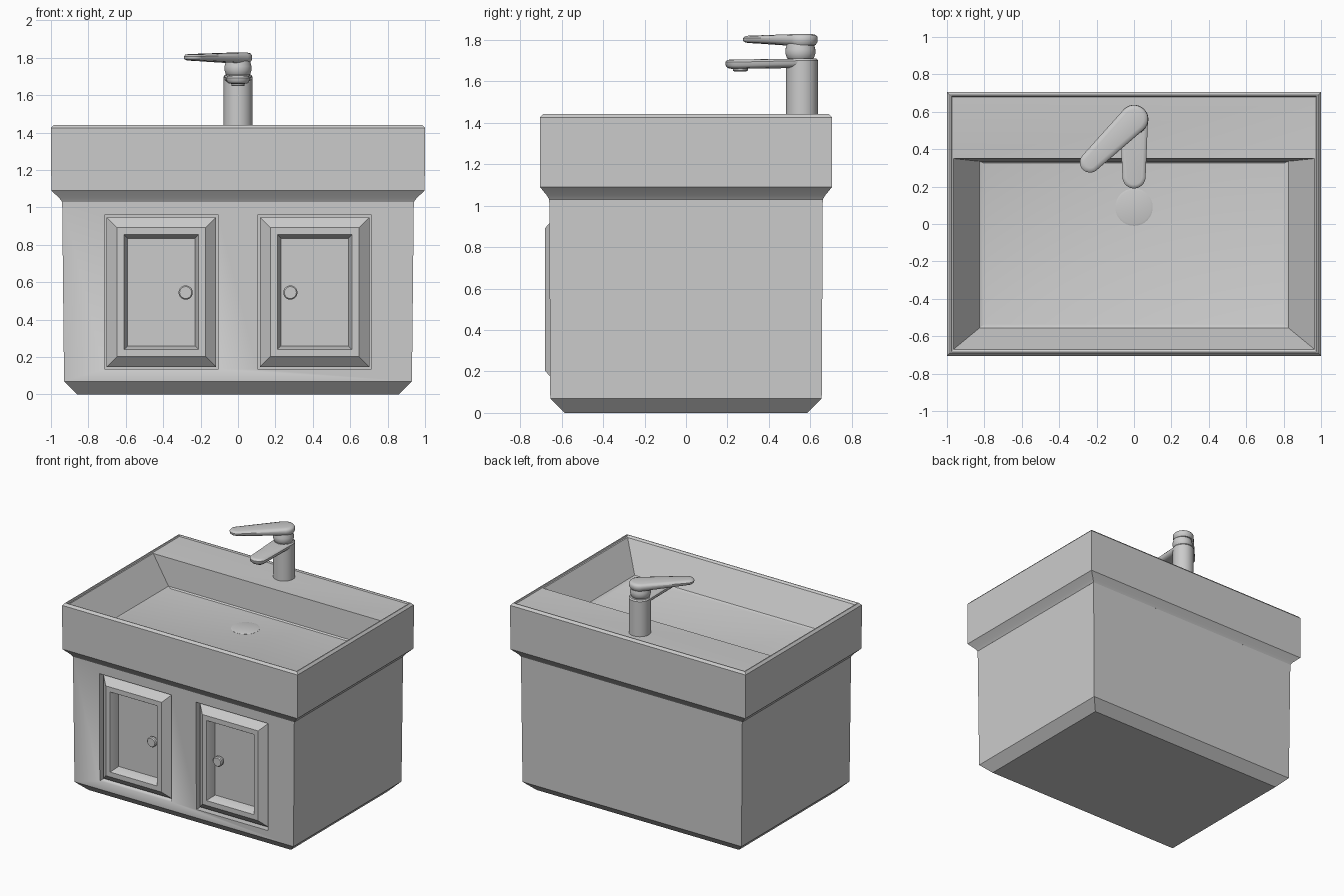
import bpy, bmesh, math
from mathutils import Vector

if "Cube" in bpy.data.objects:
    bpy.data.objects.remove(bpy.data.objects["Cube"])


def loft(name, rings, smooth=30):
    """Skin a list of closed point rings and cap both ends."""
    bm = bmesh.new()
    vs = [[bm.verts.new(p) for p in r] for r in rings]
    n = len(rings[0])
    for a, b in zip(vs, vs[1:]):
        for i in range(n):
            j = (i + 1) % n
            bm.faces.new((a[i], a[j], b[j], b[i]))
    bm.faces.new(vs[0][::-1])
    bm.faces.new(vs[-1])
    bmesh.ops.recalc_face_normals(bm, faces=bm.faces)
    me = bpy.data.meshes.new(name)
    bm.to_mesh(me)
    bm.free()
    ob = bpy.data.objects.new(name, me)
    bpy.context.collection.objects.link(ob)
    bpy.ops.object.select_all(action='DESELECT')
    ob.select_set(True)
    bpy.context.view_layer.objects.active = ob
    bpy.ops.object.shade_smooth_by_angle(angle=math.radians(smooth))
    return ob


def rect(x, y0, y1, z):
    return [(-x, y0, z), (x, y0, z), (x, y1, z), (-x, y1, z)]


def door_rect(side, inset, y):
    """Upright rectangle of a door opening, shrunk by inset."""
    a, b, c, d = 0.105 + inset, 0.715 - inset, 0.135 + inset, 0.96 - inset
    return [(side * x, y, z) for x, z in ((a, c), (b, c), (b, d), (a, d))]


def disc(cx, cy, r, z, n=32):
    return [(cx + r * math.cos(2 * math.pi * i / n),
             cy + r * math.sin(2 * math.pi * i / n), z) for i in range(n)]


def capsule(c0, r0, z0, c1, r1, z1, inset, n=14):
    """Outline round a root circle and a tip circle, each at its own height."""
    c0, c1 = Vector(c0), Vector(c1)
    a = math.atan2(c1.y - c0.y, c1.x - c0.x)
    pts = []
    for c, r, z, s in ((c1, r1, z1, a - math.pi / 2), (c0, r0, z0, a + math.pi / 2)):
        for i in range(n + 1):
            t = s + math.pi * i / n
            pts.append((c.x + (r - inset) * math.cos(t), c.y + (r - inset) * math.sin(t), z))
    return pts


# cabinet body with chamfered foot and two door openings
cabinet = loft("cabinet", [rect(0.86, -0.585, 0.585, 0), rect(0.93, -0.655, 0.655, 0.07),
                           rect(0.94, -0.66, 0.66, 1.035)])
for side in (-1, 1):
    cutter = loft("door_cutter", [door_rect(side, 0, -0.8), door_rect(side, 0, -0.595)])
    cutter.hide_render = True
    mod = cabinet.modifiers.new("opening", 'BOOLEAN')
    mod.object = cutter
    mod.operation = 'DIFFERENCE'
    mod.solver = 'EXACT'
    bpy.context.view_layer.objects.active = cabinet
    bpy.ops.object.modifier_apply(modifier=mod.name)
    bpy.data.objects.remove(cutter)

# framed doors with sunken panels and round knobs
for side, word in ((-1, "left"), (1, "right")):
    profile = [(0.013, -0.59), (0.013, -0.63), (0.068, -0.68), (0.105, -0.68),
               (0.11, -0.672), (0.125, -0.605)]
    loft(word + "_door", [door_rect(side, i, y) for i, y in profile])
    knob = [(0.022, -0.60), (0.022, -0.625), (0.038, -0.63), (0.038, -0.648), (0.032, -0.655)]
    loft(word + "_knob", [[(x, y, z) for x, z, _ in disc(side * 0.28, 0.545, r, 0, 20)]
                          for r, y in knob])

# basin: flared underside, chamfered rim, rear deck and sloped bowl
loft("basin", [rect(0.94, -0.66, 0.66, 1.03), rect(0.955, -0.672, 0.672, 1.05),
               rect(0.998, -0.705, 0.705, 1.09), rect(1.0, -0.705, 0.705, 1.425),
               rect(0.985, -0.69, 0.69, 1.442), rect(0.977, -0.685, 0.685, 1.442),
               rect(0.973, -0.675, 0.68, 1.432), rect(0.965, -0.67, 0.35, 1.43),
               rect(0.825, -0.555, 0.335, 1.222), rect(0.80, -0.535, 0.325, 1.213)])

# drain disc in the bowl
loft("drain", [disc(0, 0.09, 0.1, 1.208), disc(0, 0.09, 0.1, 1.214), disc(0, 0.09, 0.09, 1.217)])

# tap: body, neck, spout, nozzle and turned lever
root = (0, 0.56)
loft("tap_body", [disc(0, 0.56, r, z) for r, z in
                  ((0.077, 1.425), (0.077, 1.70), (0.07, 1.71))])
loft("tap_neck", [disc(0, 0.552, r, z) for r, z in
                  ((0.055, 1.70), (0.066, 1.715), (0.073, 1.735), (0.072, 1.755), (0.064, 1.785))])
tip = (0, 0.252)
loft("tap_spout", [capsule(root, 0.075, z0, tip, 0.062, z1, i) for z0, z1, i in
                   ((1.665, 1.66, 0.03), (1.672, 1.664, 0.012), (1.685, 1.675, 0.002),
                    (1.70, 1.693, 0), (1.708, 1.702, 0.008), (1.71, 1.705, 0.02))], 40)
loft("tap_nozzle", [disc(0, 0.262, r, z, 24) for r, z in ((0.03, 1.648), (0.036, 1.652), (0.036, 1.67))])
loft("tap_lever", [capsule(root, 0.076, z0, (-0.235, 0.33), 0.055, z1, i) for z0, z1, i in
                   ((1.77, 1.785, 0.025), (1.775, 1.788, 0.01), (1.79, 1.795, 0.001),
                    (1.812, 1.808, 0), (1.823, 1.817, 0.008), (1.828, 1.82, 0.025))], 40)
